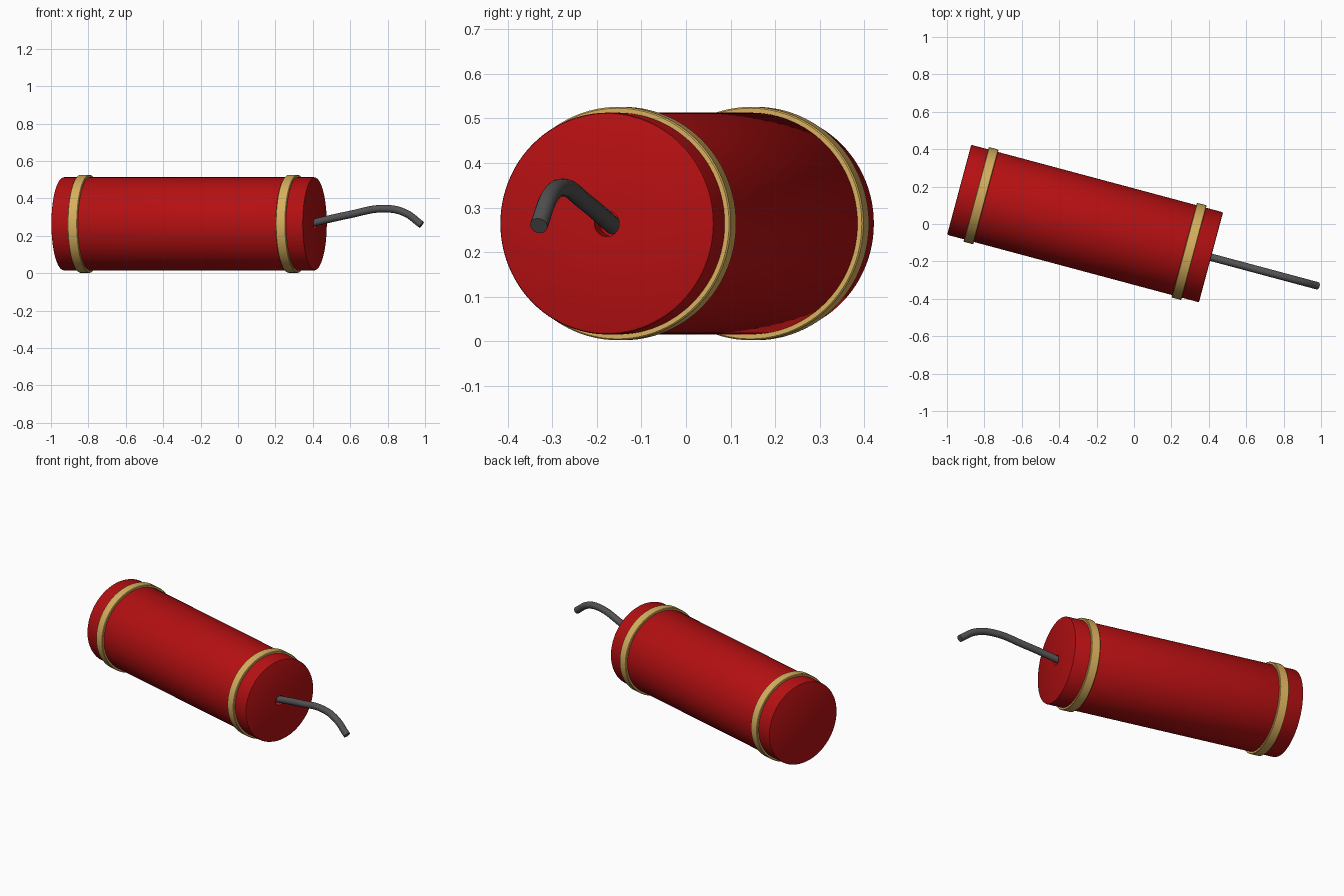
import bpy, bmesh, math
from mathutils import Matrix

if "Cube" in bpy.data.objects:
    bpy.data.objects.remove(bpy.data.objects["Cube"])

# Shared frame: local x runs along the stick, turned 15 degrees about z
FRAME = Matrix.Translation((-0.2615, 0.0025, 0.264)) @ Matrix.Rotation(math.radians(-15), 4, 'Z')


def material(name, rgb):
    m = bpy.data.materials.new(name)
    m.diffuse_color = (*rgb, 1)
    m.use_nodes = True
    m.node_tree.nodes["Principled BSDF"].inputs["Base Color"].default_value = m.diffuse_color
    return m


RED = material("red paper", (0.46, 0.005, 0.006))
GOLD = material("gold band", (0.68, 0.43, 0.11))
GREY = material("grey cord", (0.085, 0.085, 0.085))


def lathe(name, profile, mat, closed=False, steps=96):
    """Spin (x, radius) points around the local x axis."""
    bm = bmesh.new()
    verts = [bm.verts.new((x, 0, r)) for x, r in profile]
    pairs = list(zip(verts, verts[1:]))
    if closed:
        pairs.append((verts[-1], verts[0]))
    edges = [bm.edges.new(p) for p in pairs]
    bmesh.ops.spin(bm, geom=verts + edges, cent=(0, 0, 0), axis=(1, 0, 0),
                   angle=math.tau, steps=steps, use_merge=False)
    bmesh.ops.remove_doubles(bm, verts=bm.verts, dist=1e-5)
    bmesh.ops.recalc_face_normals(bm, faces=bm.faces)
    me = bpy.data.meshes.new(name)
    bm.to_mesh(me)
    bm.free()
    me.materials.append(mat)
    ob = bpy.data.objects.new(name, me)
    bpy.context.collection.objects.link(ob)
    ob.matrix_world = FRAME
    bpy.ops.object.select_all(action='DESELECT')
    ob.select_set(True)
    bpy.context.view_layer.objects.active = ob
    bpy.ops.object.shade_smooth_by_angle(angle=math.radians(35))
    return ob


# Paper tube with softened rims and a small socket for the fuse
L, R, B = 0.697, 0.249, 0.006
lathe("tube", [(-L, 0), (-L, R - B), (-L + 0.3 * B, R - 0.3 * B), (-L + B, R),
               (L - B, R), (L - 0.3 * B, R - 0.3 * B), (L, R - B),
               (L, 0.029), (L - 0.05, 0.029), (L - 0.05, 0)], RED)

# Two raised bands
W, RB, C = 0.027, 0.262, 0.003
for name, x in (("rear_band", -0.576), ("front_band", 0.576)):
    lathe(name, [(x - W, R - 0.006), (x - W, RB - C), (x - W + C, RB),
                 (x + W - C, RB), (x + W, RB - C), (x + W, R - 0.006)], GOLD, closed=True)

# Drooping fuse cord
cu = bpy.data.curves.new("fuse", 'CURVE')
cu.dimensions = '3D'
cu.bevel_depth = 0.02
cu.bevel_resolution = 6
cu.use_fill_caps = True
cu.resolution_u = 10
sp = cu.splines.new('BEZIER')
path = [(0.645, -0.004), (0.892, 0.05), (1.075, 0.081), (1.19, 0.061), (1.287, -0.005)]
sp.bezier_points.add(len(path) - 1)
for p, (x, z) in zip(sp.bezier_points, path):
    p.co = (x, 0, z)
    p.handle_left_type = p.handle_right_type = 'AUTO'
cu.materials.append(GREY)
fuse = bpy.data.objects.new("fuse", cu)
bpy.context.collection.objects.link(fuse)
fuse.matrix_world = FRAME
